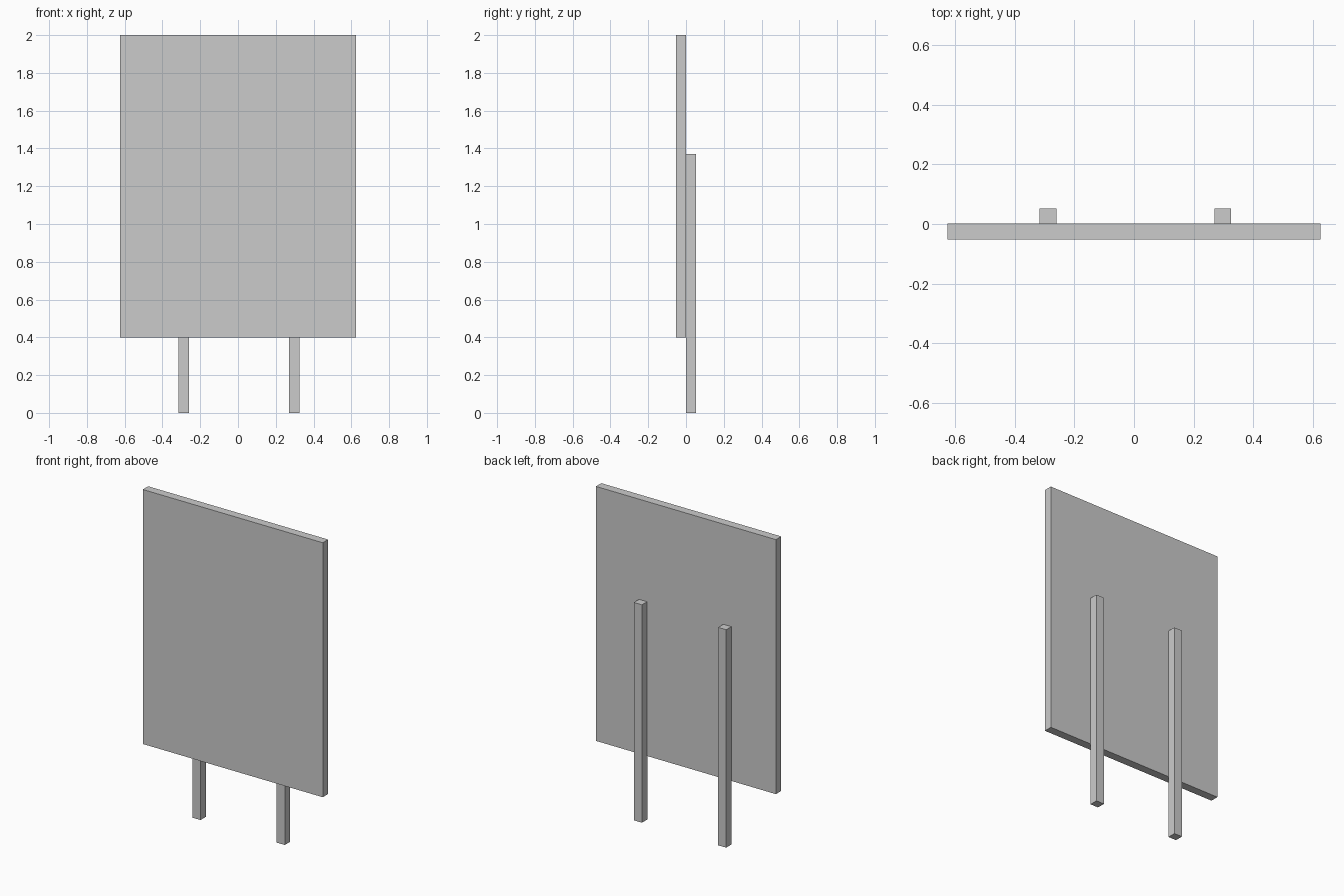
import bpy

if "Cube" in bpy.data.objects:
    bpy.data.objects.remove(bpy.data.objects["Cube"])


def box(name, x0, x1, y0, y1, z0, z1):
    """Axis-aligned box with its size baked into the mesh."""
    bpy.ops.mesh.primitive_cube_add(
        size=1, location=((x0 + x1) / 2, (y0 + y1) / 2, (z0 + z1) / 2))
    obj = bpy.context.object
    obj.name = name
    obj.scale = (x1 - x0, y1 - y0, z1 - z0)
    bpy.ops.object.transform_apply(location=False, rotation=False, scale=True)
    return obj


# Sign board
box("sign_panel", -0.626, 0.626, -0.052, 0.001, 0.40, 2.0)

# Two posts fixed to the back of the board
POST_WIDTH = 0.056
for name, x in (("left_post", -0.288), ("right_post", 0.298)):
    box(name, x - POST_WIDTH / 2, x + POST_WIDTH / 2, -0.001, 0.052, 0.0, 1.37)
